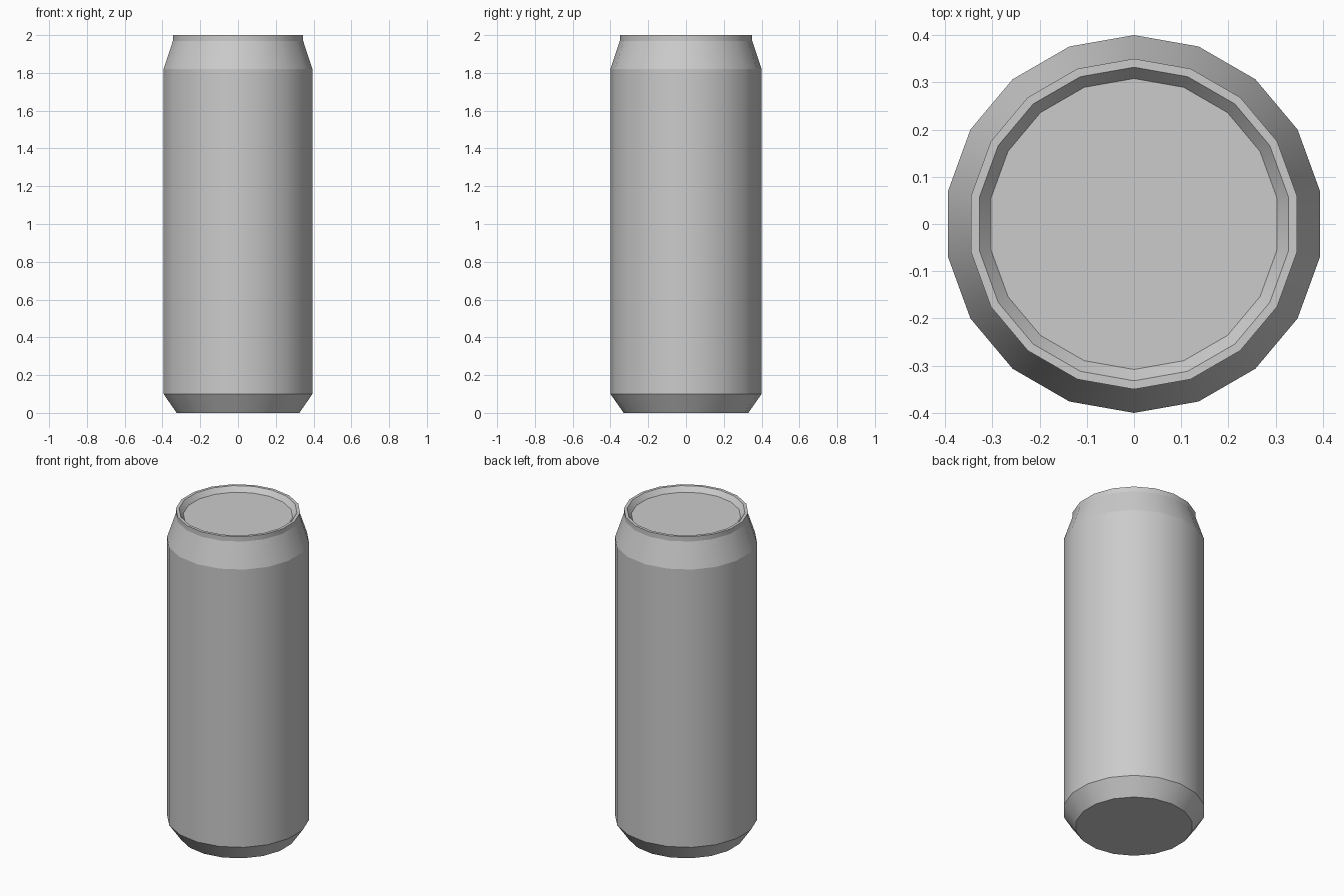
import bpy, bmesh
from math import sin, cos, pi

if "Cube" in bpy.data.objects:
    bpy.data.objects.remove(bpy.data.objects["Cube"])

SIDES = 18
# (radius, height) from the base, up the wall, over the rim to the recessed lid
PROFILE = [(0.33, 0.0), (0.40, 0.10), (0.40, 1.82), (0.35, 1.97),
           (0.35, 2.0), (0.332, 2.0), (0.308, 1.97)]

bm = bmesh.new()

# Rings of the can body, with a corner pointing along y
rings = []
for r, z in PROFILE:
    rings.append([bm.verts.new((r * sin(2 * pi * i / SIDES), -r * cos(2 * pi * i / SIDES), z))
                  for i in range(SIDES)])

# Walls between neighbouring rings
for low, high in zip(rings, rings[1:]):
    for i in range(SIDES):
        j = (i + 1) % SIDES
        bm.faces.new((low[i], low[j], high[j], high[i]))

# Base and lid
bm.faces.new(rings[0][::-1])
bm.faces.new(rings[-1])
bmesh.ops.recalc_face_normals(bm, faces=bm.faces[:])

# Smooth around the can, crisp at every ring
for f in bm.faces:
    f.smooth = True
for ring in rings:
    for i in range(SIDES):
        bm.edges.get((ring[i], ring[(i + 1) % SIDES])).smooth = False

mesh = bpy.data.meshes.new("drink_can")
bm.to_mesh(mesh)
bm.free()
can = bpy.data.objects.new("drink_can", mesh)
bpy.context.collection.objects.link(can)
